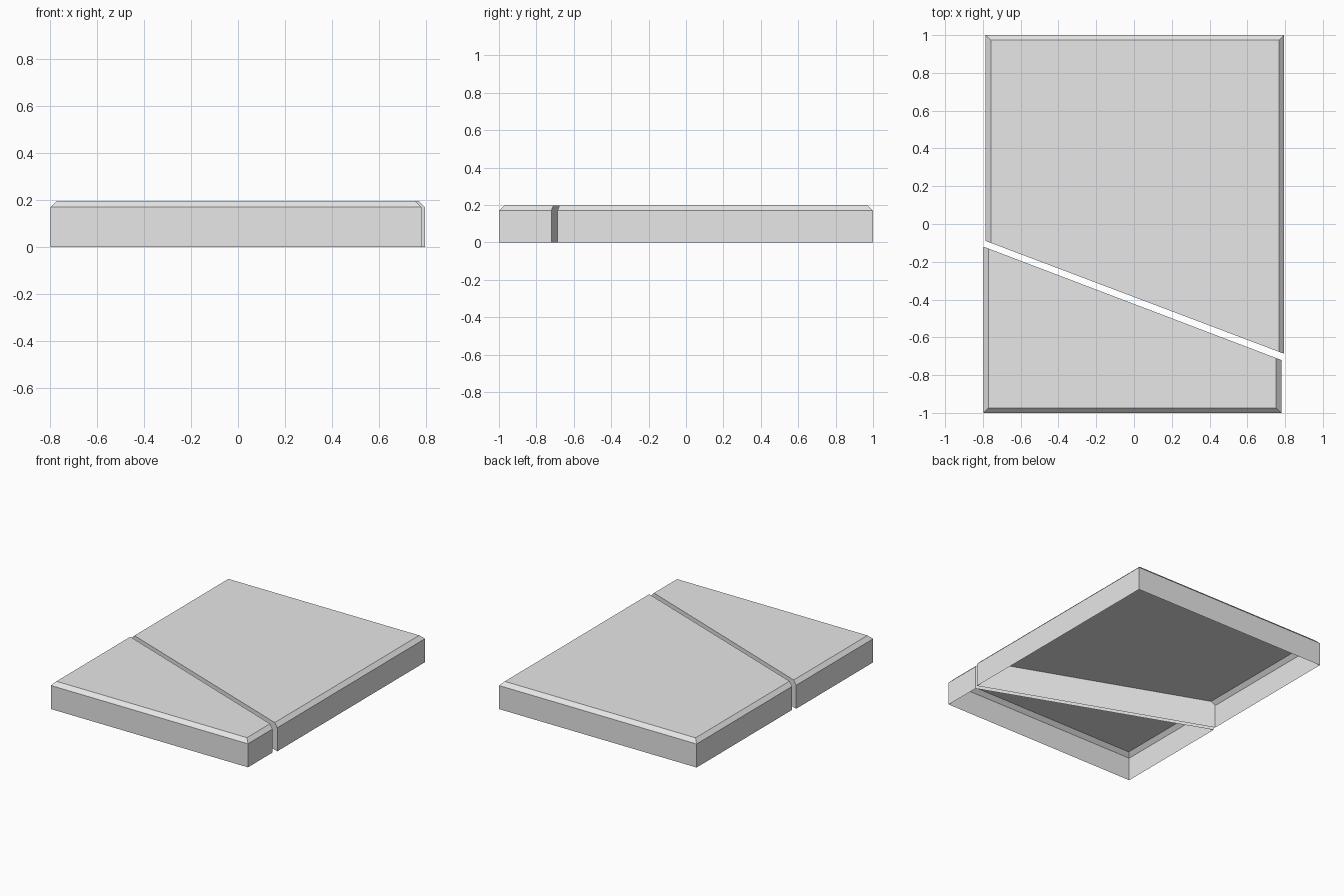
import bpy, bmesh
from mathutils import Vector

cube = bpy.data.objects.get("Cube")
if cube:
    bpy.data.objects.remove(cube, do_unlink=True)

HEIGHT, BEVEL = 0.197, 0.027

grey = bpy.data.materials.new("light_grey")
grey.use_nodes = True
grey.diffuse_color = (0.8, 0.8, 0.8, 1)
grey.node_tree.nodes["Principled BSDF"].inputs["Base Color"].default_value = (0.8, 0.8, 0.8, 1)


def slab_half(name, x0, x1, y_end, cut0, cut1):
    """Hollow, open-bottomed slab with chamfered top edges and a plain slanted cut side."""
    inward = BEVEL if y_end < 0 else -BEVEL
    slope = (cut1 - cut0) / (x1 - x0)
    base = [(x0, y_end), (x1, y_end), (x1, cut1), (x0, cut0)]
    top = [(x0 + BEVEL, y_end + inward), (x1 - BEVEL, y_end + inward),
           (x1 - BEVEL, cut1 - slope * BEVEL), (x0 + BEVEL, cut0 + slope * BEVEL)]
    bm = bmesh.new()
    rings = [[bm.verts.new((x, y, z)) for x, y in outline]
             for outline, z in ((base, 0), (base, HEIGHT - BEVEL), (top, HEIGHT))]

    # Walls and chamfers; the cut side is one flat face
    for i in (0, 1, 3):
        j = (i + 1) % 4
        for low, high in zip(rings, rings[1:]):
            bm.faces.new((low[i], low[j], high[j], high[i]))
    bm.faces.new([r[2] for r in rings] + [r[3] for r in reversed(rings)])
    bm.faces.new(rings[2])

    # Point every face outward
    centre = Vector(((x0 + x1) / 2, (y_end * 2 + cut0 + cut1) / 4, HEIGHT / 2))
    bm.normal_update()
    for face in bm.faces:
        if face.normal.dot(face.calc_center_median() - centre) < 0:
            face.normal_flip()

    mesh = bpy.data.meshes.new(name)
    bm.to_mesh(mesh)
    bm.free()
    mesh.materials.append(grey)
    obj = bpy.data.objects.new(name, mesh)
    bpy.context.collection.objects.link(obj)
    return obj


# Two halves, separated by a slanted gap
slab_half("back_slab", -0.785, 0.795, 1.0, -0.09, -0.687)
slab_half("front_slab", -0.797, 0.78, -1.0, -0.12, -0.72)
